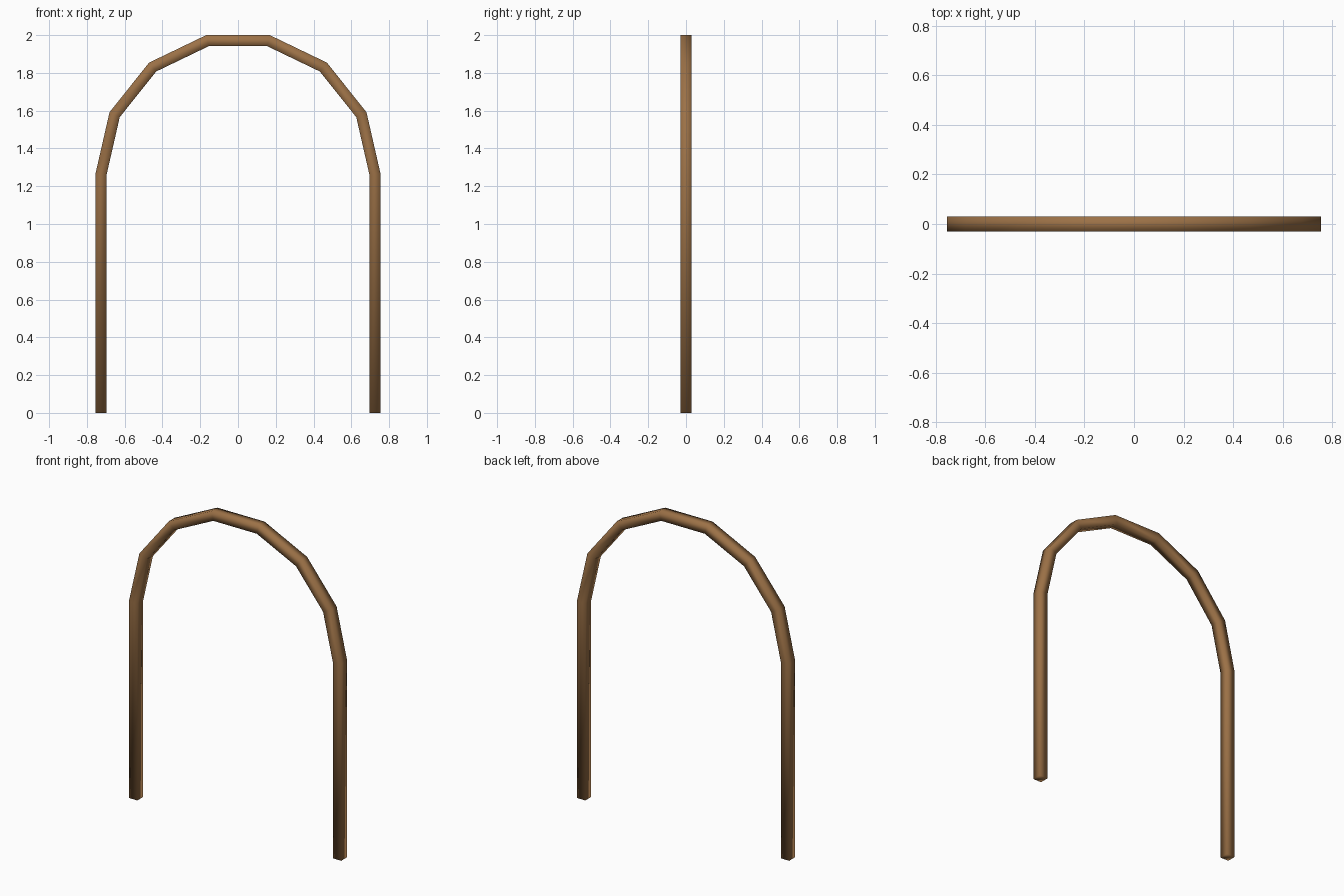
import bpy, bmesh, math

if "Cube" in bpy.data.objects:
    bpy.data.objects.remove(bpy.data.objects["Cube"])

INNER, OUTER, HALF_DEPTH = 0.695, 0.755, 0.03
SPRING_Z, SEGMENTS = 1.264, 7

wood = bpy.data.materials.new("brown wood")
wood.diffuse_color = (0.33, 0.165, 0.062, 1)
wood.use_nodes = True
wood.node_tree.nodes["Principled BSDF"].inputs["Base Color"].default_value = wood.diffuse_color

# Centre path as (direction x, direction z, base height): foot, arc, foot
stations = [(1, 0, 0)]
for i in range(SEGMENTS + 1):
    a = math.pi * i / SEGMENTS
    stations.append((math.cos(a), math.sin(a), SPRING_Z))
stations.append((-1, 0, 0))

# Square section swept along the arch
bm = bmesh.new()
rings = []
for dx, dz, base in stations:
    section = ((INNER, -HALF_DEPTH), (OUTER, -HALF_DEPTH),
               (OUTER, HALF_DEPTH), (INNER, HALF_DEPTH))
    rings.append([bm.verts.new((dx * r, y, base + dz * r)) for r, y in section])
for a, b in zip(rings, rings[1:]):
    for k in range(4):
        n = (k + 1) % 4
        bm.faces.new((a[k], a[n], b[n], b[k]))

# Closed feet
bm.faces.new(rings[0])
bm.faces.new(rings[-1])
bmesh.ops.recalc_face_normals(bm, faces=bm.faces)
for f in bm.faces:
    f.smooth = True

mesh = bpy.data.meshes.new("arch_frame")
bm.to_mesh(mesh)
bm.free()
mesh.materials.append(wood)
arch = bpy.data.objects.new("arch_frame", mesh)
bpy.context.collection.objects.link(arch)
